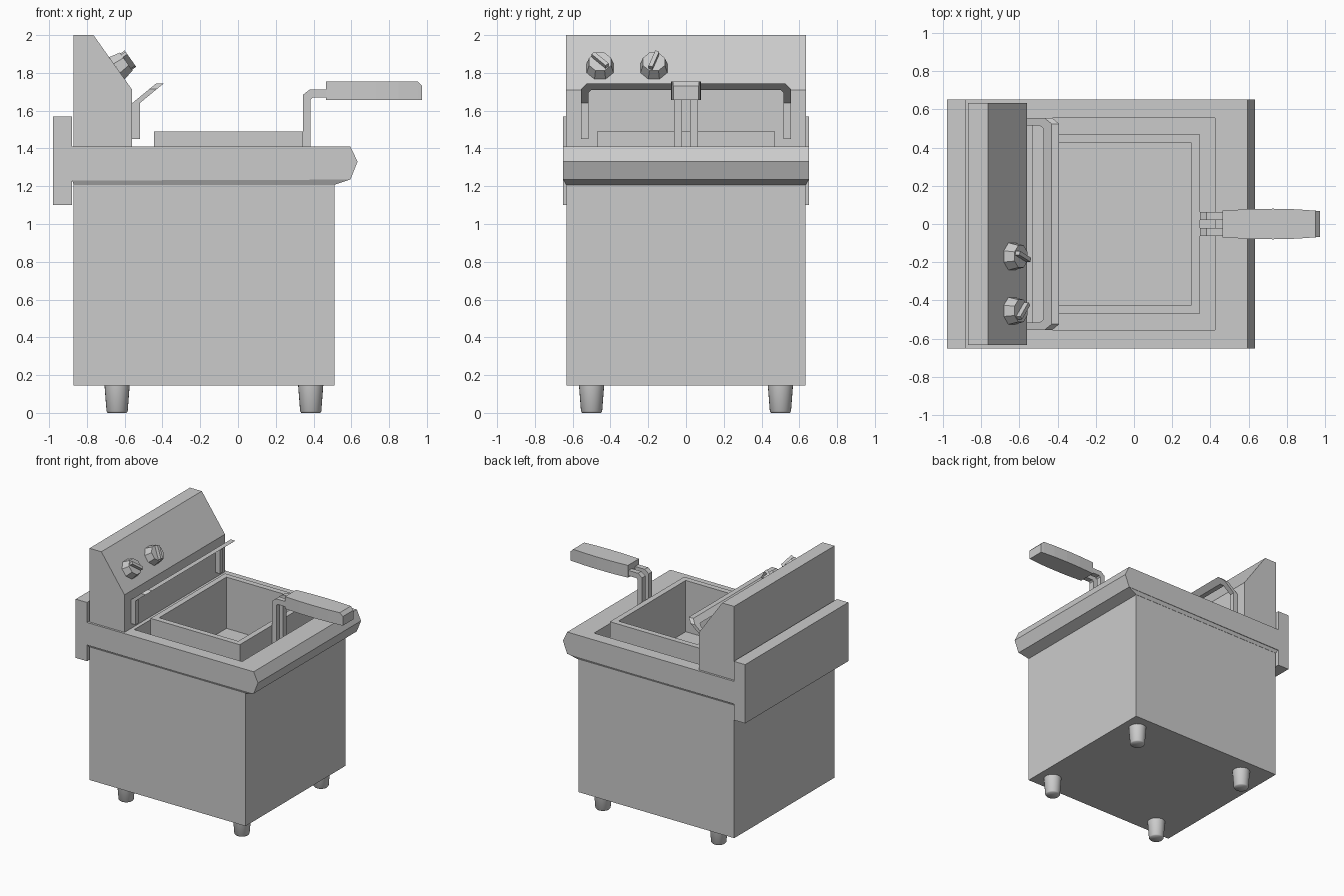
import bpy
import bmesh
import math
from mathutils import Matrix, Vector

old = bpy.data.objects.get("Cube")
if old:
    bpy.data.objects.remove(old, do_unlink=True)

GREY = (0.6, 0.6, 0.6, 1)
steel = bpy.data.materials.new("plain grey")
steel.use_nodes = True
steel.diffuse_color = GREY
steel.node_tree.nodes["Principled BSDF"].inputs["Base Color"].default_value = GREY


def finish(name, bm):
    bmesh.ops.recalc_face_normals(bm, faces=bm.faces)
    mesh = bpy.data.meshes.new(name)
    bm.to_mesh(mesh)
    bm.free()
    mesh.materials.append(steel)
    ob = bpy.data.objects.new(name, mesh)
    bpy.context.collection.objects.link(ob)
    return ob


def loft(name, rings):
    """Skin matching rings of points and cap both ends."""
    bm = bmesh.new()
    loops = [[bm.verts.new(p) for p in ring] for ring in rings]
    n = len(loops[0])
    for a, b in zip(loops, loops[1:]):
        for i in range(n):
            bm.faces.new((a[i], a[(i + 1) % n], b[(i + 1) % n], b[i]))
    bm.faces.new(loops[0])
    bm.faces.new(loops[-1])
    return finish(name, bm)


def profile(name, points, y0, y1):
    """Extrude a side profile across the width."""
    return loft(name, [[(x, y, z) for x, z in points] for y in (y0, y1)])


def rect(x0, x1, y, z):
    return [(x0, -y, z), (x1, -y, z), (x1, y, z), (x0, y, z)]


# Cabinet, worktop with rear duct, and the sloping skirt below the worktop
cabinet = loft("cabinet", [rect(-0.87, 0.51, 0.633, z) for z in (0.145, 1.215)])
worktop = profile("worktop", [
    (-0.98, 1.1), (-0.88, 1.1), (-0.88, 1.23), (0.595, 1.235), (0.633, 1.33),
    (0.595, 1.41), (-0.88, 1.41), (-0.88, 1.57), (-0.98, 1.57)], -0.652, 0.652)
skirt = loft("worktop_skirt", [rect(-0.87, 0.51, 0.635, 1.207),
                               rect(-0.88, 0.595, 0.65, 1.236)])

# Oil well cut down through worktop and cabinet
cutter = loft("well_cutter", [rect(-0.53, 0.425, 0.555, z) for z in (1.0, 1.6)])
cutter.hide_render = True
for ob in (cabinet, worktop, skirt):
    mod = ob.modifiers.new("well", "BOOLEAN")
    mod.operation = "DIFFERENCE"
    mod.solver = "EXACT"
    mod.object = cutter
    bpy.context.view_layer.objects.active = ob
    bpy.ops.object.modifier_apply(modifier=mod.name)
bpy.data.objects.remove(cutter, do_unlink=True)

# Control panel
profile("control_panel", [(-0.87, 1.4), (-0.87, 2), (-0.765, 2),
                          (-0.56, 1.71), (-0.56, 1.4)], -0.635, 0.635)

# Knobs: flared octagon with a grip bar, standing on the sloping panel
normal = Vector((0.29, 0, 0.205)).normalized()
side = Vector((0, 1, 0))
up = normal.cross(side)
for name, y, turn in (("outer_knob", -0.455, -45), ("inner_knob", -0.17, 20)):
    bm = bmesh.new()
    bmesh.ops.create_cone(bm, cap_ends=True, segments=8, radius1=0.077, radius2=0.063,
                          depth=0.06, matrix=Matrix.Translation((0, 0, 0.03))
                          @ Matrix.Rotation(math.pi / 8, 4, "Z"))
    bar = Matrix.Rotation(math.radians(turn), 4, "Z") @ Matrix.Translation((0, 0, 0.065))
    bmesh.ops.create_cube(bm, size=1, matrix=bar @ Matrix.Diagonal((0.022, 0.105, 0.045, 1)))
    frame = Matrix((side, -up, normal)).transposed().to_4x4()
    if frame.to_3x3() @ Vector((0, 1, 0)) @ Vector((0, 0, 1)) < 0:
        frame = frame @ Matrix.Rotation(math.pi, 4, "Z")
    bm.transform(Matrix.Translation((-0.641, y, 1.825)) @ frame)
    finish(name, bm)

# Basket hanger: bent flat bar, kinked forward above its uprights
half = [((0.555, 1.45), (0.515, 1.45)), ((0.555, 1.64), (0.515, 1.64)),
        ((0.555, 1.715), (0.515, 1.695)), ((0.525, 1.745), (0.5, 1.71))]
stations = half + [((-a, za), (-b, zb)) for (a, za), (b, zb) in reversed(half)]


def lean(z):
    return -0.56 + max(0, z - 1.64) * 1.22


loft("basket_hanger", [[(lean(zo), o, zo), (lean(zo) + 0.04, o, zo),
                        (lean(zi) + 0.04, i, zi), (lean(zi), i, zi)]
                       for (o, zo), (i, zi) in stations])

# Open basket: outer wall, rim, inner wall and floor
loft("basket", [rect(-0.445, 0.345, 0.47, 1.04), rect(-0.445, 0.345, 0.47, 1.49),
                rect(-0.4, 0.3, 0.425, 1.49), rect(-0.4, 0.3, 0.425, 1.08)])

# Twin bent handle rods and the shaped grip
for name, y in (("handle_rod_right", -0.042), ("handle_rod_left", 0.042)):
    profile(name, [(0.345, 1.3), (0.385, 1.3), (0.385, 1.66), (0.395, 1.67), (0.48, 1.67),
                   (0.48, 1.712), (0.38, 1.712), (0.345, 1.685)], y - 0.021, y + 0.021)
grip = [(0.465, 0.07, 1.755), (0.6, 0.078, 1.755), (0.73, 0.08, 1.755),
        (0.85, 0.077, 1.755), (0.95, 0.07, 1.755), (0.975, 0.067, 1.73)]
loft("handle_grip", [[(x, -w, 1.657), (x, w, 1.657), (x, w, top), (x, -w, top)]
                     for x, w, top in grip])

# Tapered round feet
for x, end in ((-0.64, "back"), (0.385, "front")):
    for y, hand in ((-0.5, "right"), (0.5, "left")):
        rings = [[(x + r * math.cos(a * math.tau / 24), y + r * math.sin(a * math.tau / 24), z)
                  for a in range(24)]
                 for r, z in ((0.05, 0), (0.056, 0.008), (0.067, 0.15))]
        foot = loft(f"{end}_{hand}_foot", rings)
        bpy.ops.object.select_all(action="DESELECT")
        foot.select_set(True)
        bpy.context.view_layer.objects.active = foot
        bpy.ops.object.shade_smooth_by_angle(angle=math.radians(60))
